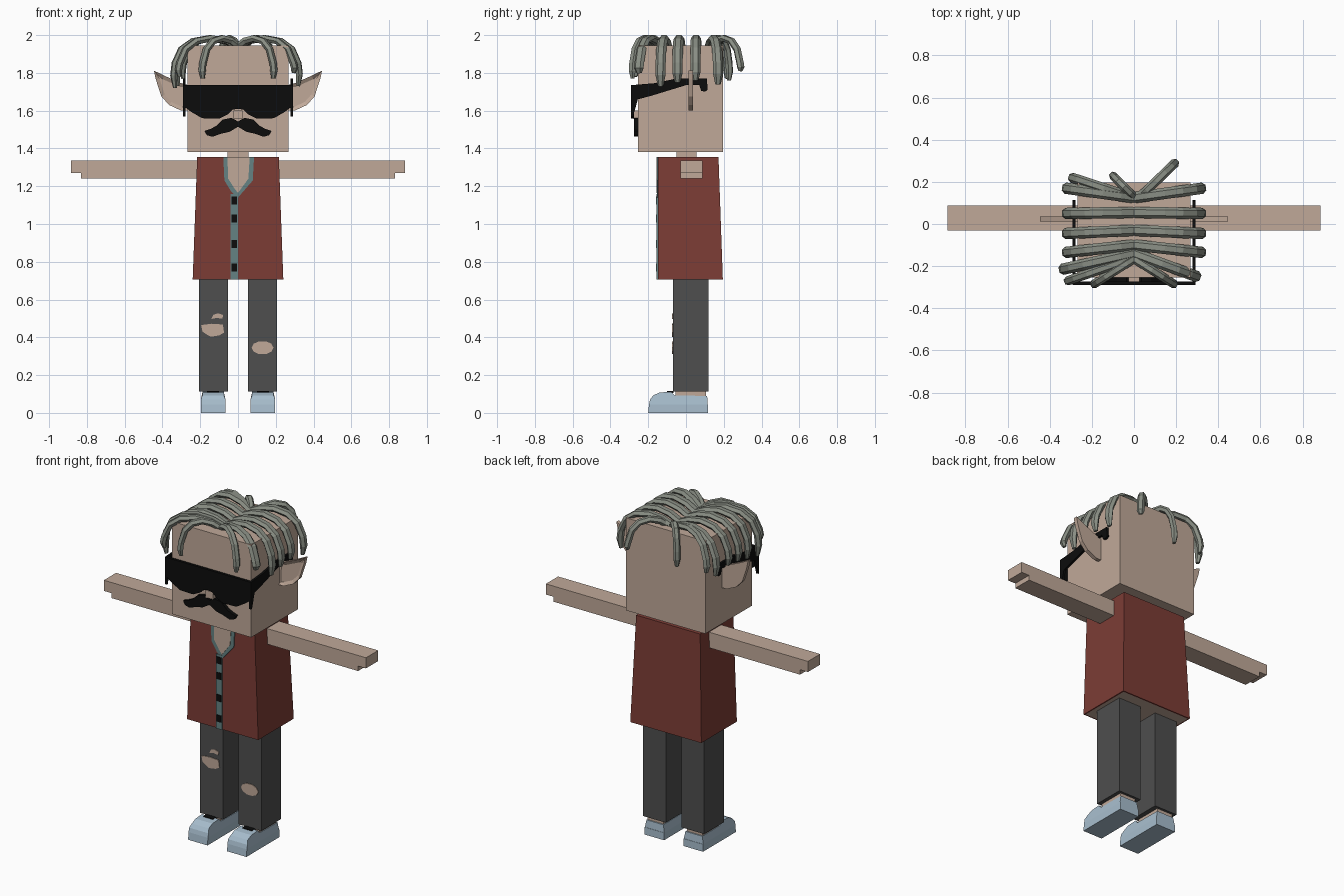
import bpy, bmesh, math
from mathutils import Vector

if "Cube" in bpy.data.objects:
    bpy.data.objects.remove(bpy.data.objects["Cube"], do_unlink=True)


def material(name, r, g, b):
    lin = [((c / 255 + 0.055) / 1.055) ** 2.4 if c > 10 else c / 255 / 12.92 for c in (r, g, b)]
    m = bpy.data.materials.new(name)
    m.use_nodes = True
    m.diffuse_color = (*lin, 1)
    m.node_tree.nodes["Principled BSDF"].inputs["Base Color"].default_value = (*lin, 1)
    return m


SKIN = material("skin", 192, 169, 153)
RED = material("vest_red", 124, 60, 53)
GREY = material("trouser_grey", 78, 78, 78)
TEAL = material("trim_teal", 101, 130, 131)
BLUE = material("shoe_blue", 168, 190, 206)
HAIR = material("hair_grey", 137, 142, 132)
BLACK = material("black", 12, 12, 12)


def finish(name, bm, *mats):
    bmesh.ops.recalc_face_normals(bm, faces=bm.faces)
    me = bpy.data.meshes.new(name)
    bm.to_mesh(me)
    bm.free()
    for m in mats:
        me.materials.append(m)
    ob = bpy.data.objects.new(name, me)
    bpy.context.collection.objects.link(ob)
    return ob


def box_mesh(lo, hi):
    bm = bmesh.new()
    bmesh.ops.create_cube(bm, size=1)
    for v in bm.verts:
        v.co = Vector([lo[i] if v.co[i] < 0 else hi[i] for i in range(3)])
    return bm


def box(name, lo, hi, mat):
    return finish(name, box_mesh(lo, hi), mat)


def prism_mesh(pts, lo, hi, axis):
    """Extrude an outline: (x, z) along y, or (y, z) along x."""
    bm = bmesh.new()
    place = (lambda a, b, d: (a, d, b)) if axis == "y" else (lambda a, b, d: (d, a, b))
    rings = [[bm.verts.new(place(a, b, d)) for a, b in pts] for d in (lo, hi)]
    for ring in rings:
        bm.faces.new(ring)
    for i in range(len(pts)):
        j = (i + 1) % len(pts)
        bm.faces.new((rings[0][i], rings[0][j], rings[1][j], rings[1][i]))
    return bm


def prism(name, pts, lo, hi, mat, axis="y"):
    return finish(name, prism_mesh(pts, lo, hi, axis), mat)


def mirrored(half):
    return half + [(-x, z) for x, z in reversed(half) if x > 0]


# Head and neck
box("head", (-0.268, -0.255, 1.38), (0.268, 0.197, 1.945), SKIN)
box("neck", (-0.055, -0.05, 1.3), (0.055, 0.055, 1.39), SKIN)
box("nose", (-0.025, -0.278, 1.555), (0.025, -0.25, 1.6), SKIN)

# Vest: tapered block with the body showing underneath
bm = box_mesh((-0.24, -0.148, 0.705), (0.24, 0.195, 1.355))
for v in bm.verts:
    if v.co.z > 1:
        v.co.x *= 0.9
        v.co.y = min(v.co.y, 0.172)
bmesh.ops.recalc_face_normals(bm, faces=bm.faces)
under = [f for f in bm.faces if f.normal.z < -0.9]
bmesh.ops.inset_region(bm, faces=under, thickness=0.012)
under[0].material_index = 1
finish("vest", bm, RED, SKIN)

# Neck opening, collar trim, button strip and buttons
outer = [(-0.078, 1.356), (-0.072, 1.23), (-0.035, 1.17), (0, 1.14), (0.078, 1.23), (0.085, 1.356)]
inner = [(-0.056, 1.356), (-0.052, 1.24), (-0.02, 1.19), (0, 1.165), (0.055, 1.24), (0.062, 1.356)]
prism("collar_trim", outer, -0.153, -0.147, TEAL)
prism("open_chest", inner, -0.155, -0.149, SKIN)
box("button_strip", (-0.04, -0.155, 0.705), (0, -0.147, 1.16), TEAL)
for z in (0.77, 0.895, 1.03, 1.125):
    box("button", (-0.035, -0.158, z - 0.021), (-0.004, -0.15, z + 0.021), BLACK)

# Parts that repeat on both sides
ear_shape = [(0.26, 1.735), (0.30, 1.745), (0.39, 1.785), (0.445, 1.812), (0.435, 1.765),
             (0.405, 1.675), (0.365, 1.63), (0.30, 1.6), (0.26, 1.6)]
temple_shape = [(-0.29, 1.735), (-0.17, 1.745), (-0.05, 1.77), (0.11, 1.77), (0.115, 1.71),
                (0.1, 1.7), (0.08, 1.705), (0.07, 1.735), (0, 1.735), (-0.18, 1.68),
                (-0.255, 1.66), (-0.28, 1.57), (-0.29, 1.57)]
sole_shape = [(-0.2, 0), (0.117, 0), (0.117, 0.045), (-0.196, 0.045)]
upper_shape = [(-0.196, 0.045), (0.115, 0.045), (0.112, 0.09), (-0.06, 0.092), (-0.078, 0.112),
               (-0.14, 0.108), (-0.175, 0.092), (-0.19, 0.07)]
arm_shape = [(0.2, 1.24), (0.832, 1.24), (0.832, 1.27), (0.885, 1.27), (0.885, 1.335), (0.2, 1.335)]
for s, side in ((1, "left"), (-1, "right")):
    def flip(pts):
        return [(s * a, b) for a, b in pts]

    def span(a, b):
        return sorted((s * a, s * b))

    # Arm with stepped fingertips
    prism("arm_" + side, flip(arm_shape), -0.03, 0.088, SKIN)
    # Ear with a recessed front
    bm = prism_mesh(flip(ear_shape), 0.012, 0.036, "y")
    bmesh.ops.recalc_face_normals(bm, faces=bm.faces)
    front = [f for f in bm.faces if f.normal.y < -0.9]
    bmesh.ops.inset_region(bm, faces=front, thickness=0.02, depth=-0.012)
    finish("ear_" + side, bm, SKIN)
    # Glasses temple
    x0, x1 = span(0.278, 0.291)
    prism("glasses_temple_" + side, temple_shape, x0, x1, BLACK, "x")
    # Trouser leg, ankle and shoe
    x0, x1 = span(0.052, 0.207)
    box("trouser_leg_" + side, (x0, -0.07, 0.112), (x1, 0.12, 0.71), GREY)
    x0, x1 = span(0.08, 0.185)
    box("ankle_" + side, (x0, -0.055, 0.06), (x1, 0.105, 0.12), SKIN)
    x0, x1 = span(0.066, 0.197)
    prism("shoe_sole_" + side, sole_shape, x0, x1, BLUE, "x")
    bm = prism_mesh(upper_shape, x0, x1, "x")
    mid = (x0 + x1) / 2
    for v in bm.verts:
        if v.co.z > 0.08:
            v.co.x = mid + (v.co.x - mid) * 0.87
    finish("shoe_upper_" + side, bm, BLUE)
    x0, x1 = span(0.1, 0.163)
    box("shoe_tongue_" + side, (x0, -0.1, 0.106), (x1, -0.066, 0.115), BLACK)

# Torn patches on the trousers
prism("large_tear", [(-0.195, 0.465), (-0.14, 0.472), (-0.08, 0.468), (-0.074, 0.425), (-0.1, 0.41),
                     (-0.145, 0.403), (-0.165, 0.415), (-0.188, 0.43)], -0.074, -0.068, SKIN)
prism("small_tear", [(-0.142, 0.497), (-0.13, 0.52), (-0.105, 0.527), (-0.078, 0.518), (-0.084, 0.498),
                     (-0.11, 0.503)], -0.074, -0.068, SKIN)
prism("knee_tear", [(0.13 + 0.058 * math.cos(a), 0.345 + 0.036 * math.sin(a))
                    for a in (math.tau * i / 10 for i in range(10))], -0.074, -0.068, SKIN)

# Glasses front and moustache
prism("glasses_front", mirrored([(0, 1.735), (0.29, 1.735), (0.29, 1.625), (0.25, 1.595), (0.19, 1.56),
                                 (0.1, 1.558), (0.055, 1.58), (0.03, 1.605), (0, 1.61)]),
      -0.29, -0.274, BLACK)
prism("moustache", mirrored([(0, 1.543), (0.035, 1.562), (0.08, 1.553), (0.115, 1.52), (0.145, 1.503),
                             (0.178, 1.493), (0.165, 1.47), (0.135, 1.462), (0.09, 1.478),
                             (0.045, 1.488), (0, 1.515)]), -0.276, -0.25, BLACK)

# Hair locks: hexagonal sweeps that rise from the parting and hang over the sides
ARCH = [(0, 1.94), (0.2, 1.97), (0.45, 1.983), (0.7, 1.968), (0.88, 1.925), (0.98, 1.85)]


def lock(name, start, end, tip_z, width=0.027):
    start, end = Vector((*start, 0)), Vector((*end, 0))
    side = Vector((0, 0, 1)).cross(end - start).normalized()
    path = [start.lerp(end, t) + Vector((0, 0, z)) for t, z in ARCH]
    path += [end + Vector((0, 0, (1.85 + tip_z) / 2)), start.lerp(end, 0.98) + Vector((0, 0, tip_z))]
    bm = bmesh.new()
    rings = []
    for i, p in enumerate(path):
        along = (path[min(i + 1, len(path) - 1)] - path[max(i - 1, 0)]).normalized()
        up = along.cross(side)
        k = 0.55 if i == len(path) - 1 else 1
        rings.append([bm.verts.new(p + k * (side * math.cos(a) * width + up * math.sin(a) * 0.019))
                      for a in (math.tau * j / 6 for j in range(6))])
    for r, q in zip(rings, rings[1:]):
        for j in range(6):
            n = (j + 1) % 6
            bm.faces.new((r[j], r[n], q[n], q[j]))
    bm.faces.new(rings[0])
    bm.faces.new(rings[-1])
    finish(name, bm, HAIR)


for s, side in ((1, "left"), (-1, "right")):
    for y0, y1, tip in ((0.125, 0.17, 1.74), (0.055, 0.05, 1.76), (-0.03, -0.045, 1.75), (-0.1, -0.135, 1.73)):
        lock("side_lock_" + side, (0, y0), (s * 0.325, y1), tip)
    lock("front_lock_" + side, (0, -0.165), (s * 0.19, -0.285), 1.77, 0.021)
lock("front_corner_lock_left", (0, -0.14), (0.3, -0.25), 1.8)
lock("front_corner_lock_right", (0, -0.14), (-0.34, -0.215), 1.72)
lock("front_corner_lock_right", (0, -0.16), (-0.315, -0.27), 1.78, 0.022)
lock("back_corner_lock_left", (0.03, 0.13), (0.195, 0.29), 1.81, 0.022)
lock("back_corner_lock_right", (-0.02, 0.13), (-0.295, 0.22), 1.77, 0.024)
lock("back_lock_right", (0, 0.13), (-0.1, 0.23), 1.76, 0.02)
